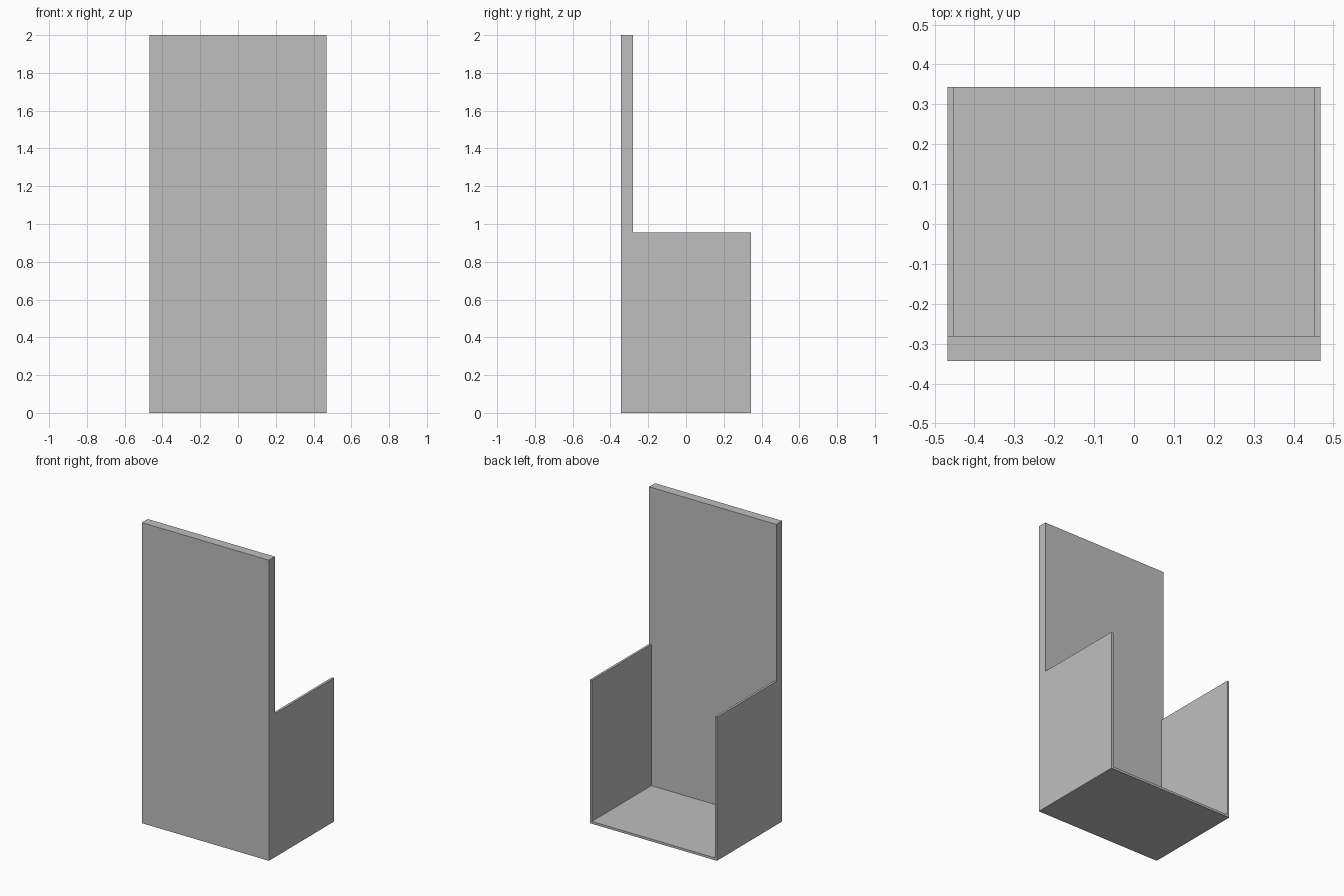
import bpy
import bmesh

cube = bpy.data.objects.get("Cube")
if cube:
    bpy.data.objects.remove(cube, do_unlink=True)

HALF_W, HALF_D = 0.468, 0.343   # overall half width and depth
PANEL_BACK = -0.281             # rear face of the tall panel
SIDE_H, TOP = 0.955, 2.0
WALL = 0.0155                   # sheet thickness of sides and floor

grey = bpy.data.materials.new("plain_grey")
grey.use_nodes = True
colour = (0.52, 0.52, 0.52, 1)
grey.diffuse_color = colour
grey.node_tree.nodes["Principled BSDF"].inputs["Base Color"].default_value = colour


def extrude_profile(name, profile, y0, y1):
    """Extrude a closed x-z outline from y0 to y1."""
    bm = bmesh.new()
    face = bm.faces.new([bm.verts.new((x, y0, z)) for x, z in profile])
    result = bmesh.ops.extrude_face_region(bm, geom=[face], use_keep_orig=True)
    moved = [v for v in result["geom"] if isinstance(v, bmesh.types.BMVert)]
    bmesh.ops.translate(bm, verts=moved, vec=(0, y1 - y0, 0))
    bmesh.ops.recalc_face_normals(bm, faces=bm.faces)
    mesh = bpy.data.meshes.new(name)
    bm.to_mesh(mesh)
    bm.free()
    mesh.materials.append(grey)
    obj = bpy.data.objects.new(name, mesh)
    bpy.context.collection.objects.link(obj)
    return obj


# Tall front panel
extrude_profile("front_panel",
                [(-HALF_W, 0), (HALF_W, 0), (HALF_W, TOP), (-HALF_W, TOP)],
                -HALF_D, PANEL_BACK)

# Thin U-shaped tray: floor and both side walls, open at top and back
inner = HALF_W - WALL
right_half = [(HALF_W, 0), (HALF_W, SIDE_H), (inner, SIDE_H), (inner, WALL)]
left_half = [(-x, z) for x, z in reversed(right_half)]
extrude_profile("side_walls_and_floor", right_half + left_half, PANEL_BACK, HALF_D)
